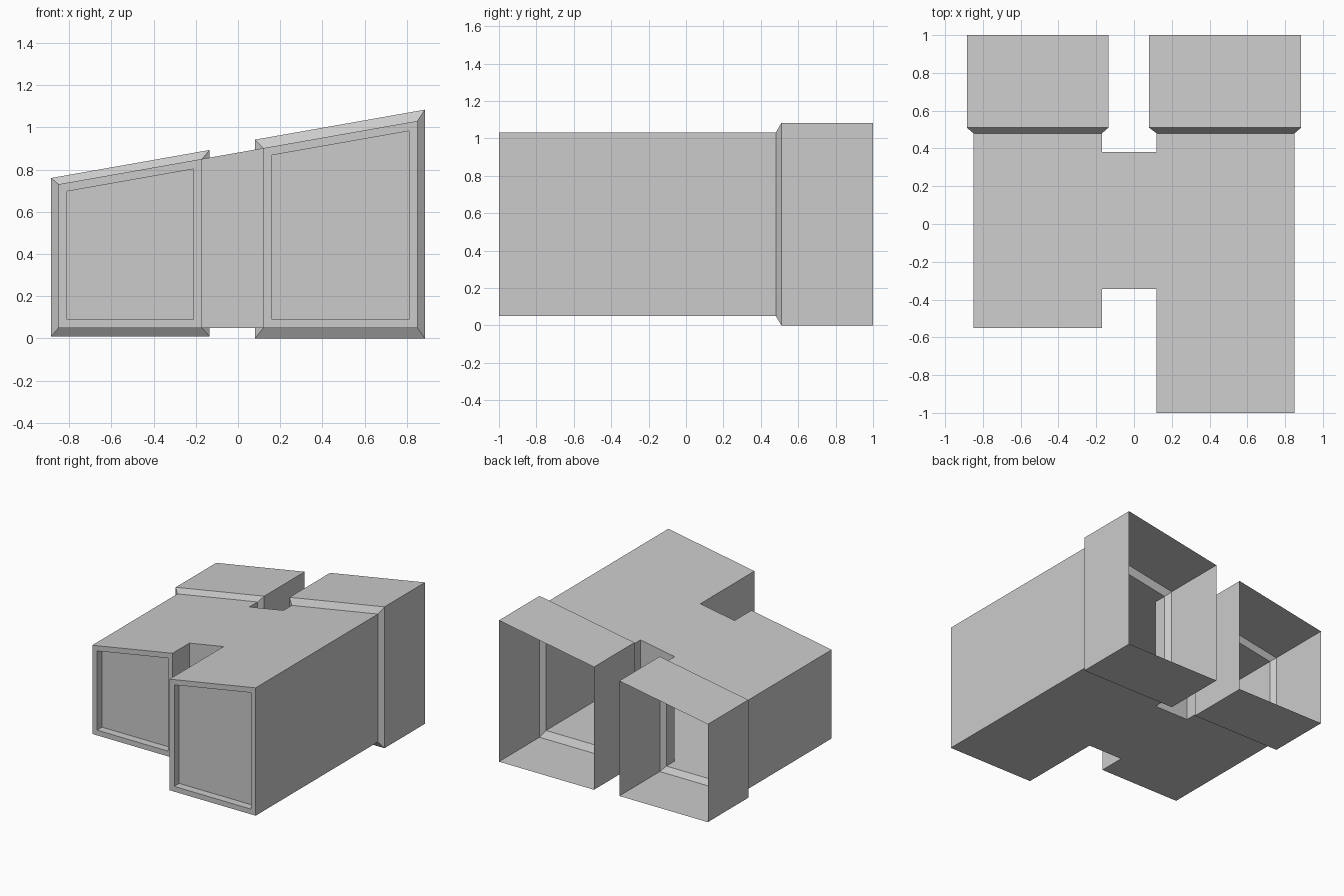
import bpy, bmesh
from mathutils import Vector

if "Cube" in bpy.data.objects:
    bpy.data.objects.remove(bpy.data.objects["Cube"])

FLOOR, Y_BODY, Y_COLLAR, Y_BACK = 0.05, 0.48, 0.51, 1.0


def roof(x, lift=0.0):
    """Height of the sloping top at x."""
    return 0.73 + 0.1765 * (x + 0.85) + lift


def finish(bm, name):
    mesh = bpy.data.meshes.new(name)
    bm.to_mesh(mesh)
    bm.free()
    obj = bpy.data.objects.new(name, mesh)
    bpy.context.collection.objects.link(obj)


def build_body():
    # H-shaped plan: short left bay, bridge, long right bay
    plan = [(-0.85, -0.55), (-0.17, -0.55), (-0.17, -0.345), (0.12, -0.345),
            (0.12, -1.0), (0.85, -1.0), (0.85, Y_BODY), (0.12, Y_BODY),
            (0.12, 0.38), (-0.17, 0.38), (-0.17, Y_BODY), (-0.85, Y_BODY)]
    bm = bmesh.new()
    low = [bm.verts.new((x, y, FLOOR)) for x, y in plan]
    high = [bm.verts.new((x, y, roof(x))) for x, y in plan]
    bm.faces.new(low[::-1])
    bm.faces.new(high)
    open_sides = (6, 10)      # back ends stay open into the collars
    fronts = []
    for i in range(len(plan)):
        if i in open_sides:
            continue
        j = (i + 1) % len(plan)
        face = bm.faces.new((low[i], low[j], high[j], high[i]))
        if i in (0, 4):
            fronts.append(face)
    bm.normal_update()

    # Recessed front panels
    bmesh.ops.inset_individual(bm, faces=fronts, thickness=0.04, use_even_offset=True)
    panels = bmesh.ops.extrude_discrete_faces(bm, faces=fronts)["faces"]
    for face in panels:
        bmesh.ops.translate(bm, verts=face.verts, vec=Vector((0, 0.06, 0)))
    finish(bm, "body")


def build_collar(name, inner, outer, bottom, lift):
    # Thin open sleeve: a bevelled flare, then a straight tube
    bm = bmesh.new()
    rings = []
    for (x0, x1), z, up, y in ((inner, FLOOR, 0, Y_BODY),
                               (outer, bottom, lift, Y_COLLAR),
                               (outer, bottom, lift, Y_BACK)):
        rings.append([bm.verts.new(p) for p in (
            (x0, y, z), (x1, y, z), (x1, y, roof(x1, up)), (x0, y, roof(x0, up)))])
    for a, b in zip(rings, rings[1:]):
        for i in range(4):
            j = (i + 1) % 4
            bm.faces.new((a[j], a[i], b[i], b[j]))
    finish(bm, name)


build_body()
build_collar("left_collar", (-0.85, -0.17), (-0.885, -0.135), 0.01, 0.036)
build_collar("right_collar", (0.12, 0.85), (0.08, 0.885), 0.0, 0.047)
